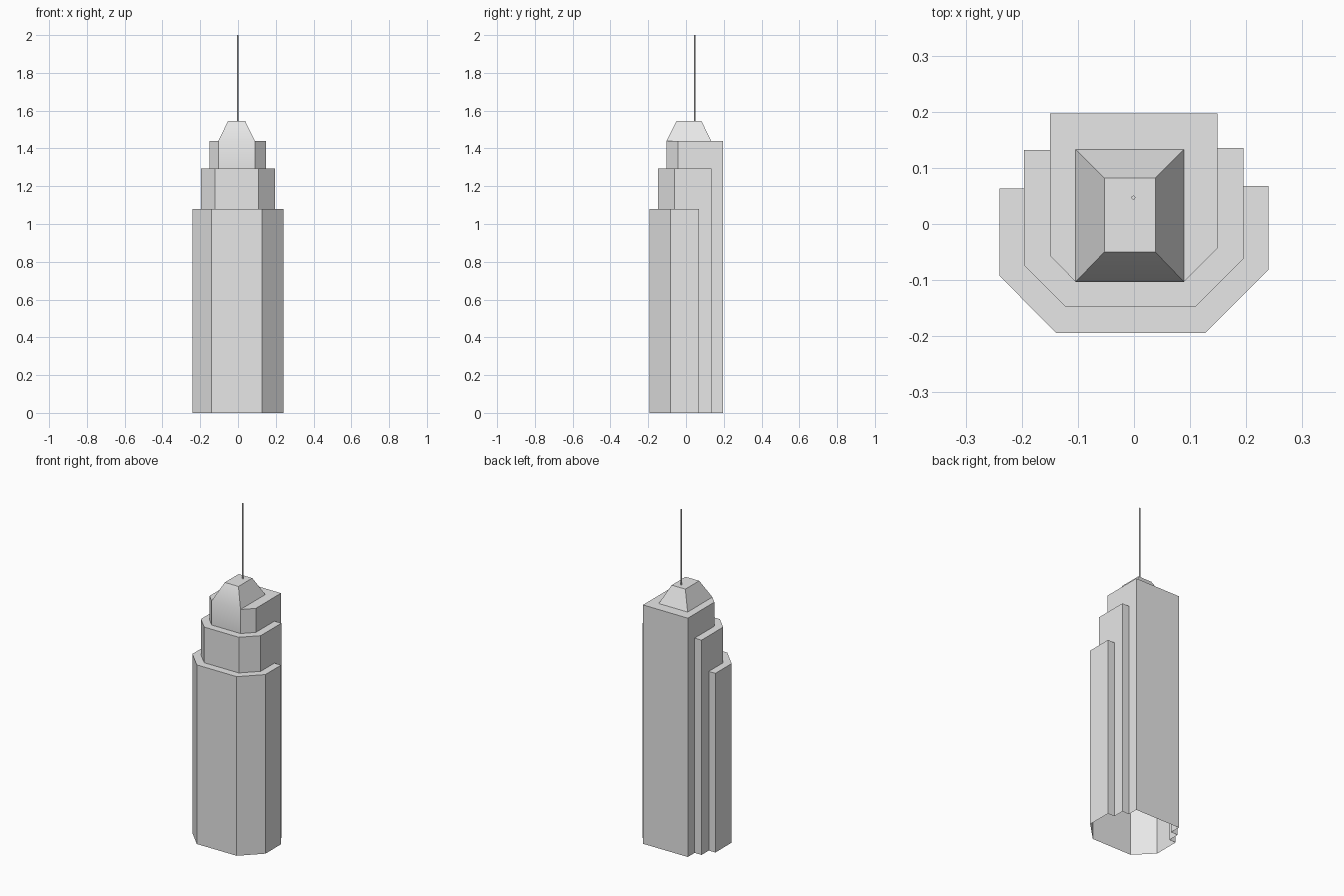
import bpy, bmesh, math

cube = bpy.data.objects.get("Cube")
if cube:
    bpy.data.objects.remove(cube, do_unlink=True)

grey = bpy.data.materials.new("light grey")
grey.use_nodes = True
grey.diffuse_color = (0.8, 0.8, 0.8, 1)
grey.node_tree.nodes["Principled BSDF"].inputs["Base Color"].default_value = (0.8, 0.8, 0.8, 1)

# Plan of each tier from back left corner, round the front, to back right corner
TIERS = [
    (1.08, [(-.24, .063), (-.24, -.092), (-.139, -.194), (.127, -.194), (.24, -.081), (.24, .068)]),
    (1.295, [(-.196, .132), (-.196, -.074), (-.122, -.148), (.109, -.148), (.195, -.062), (.195, .135)]),
    (1.44, [(-.15, .197), (-.15, -.056), (-.104, -.103), (.089, -.103), (.149, -.043), (.149, .197)]),
]
CROWN_TOP = 1.545

bm = bmesh.new()


def face(*points):
    bm.faces.new([bm.verts.new(p) for p in points])


def wall(a, b, low, high):
    face((*a, low), (*b, low), (*b, high), (*a, high))


def walls(path, low, high):
    for a, b in zip(path, path[1:]):
        wall(a, b, low, high)


def ledge(outer, inner, z):
    for i in range(len(outer) - 1):
        face((*outer[i], z), (*outer[i + 1], z), (*inner[i + 1], z), (*inner[i], z))


# Stepped walls, open underneath; the tier sides run to the ground behind the tier below
walls(TIERS[0][1], 0, TIERS[0][0])
for (z_low, outer), (z_high, plan) in zip(TIERS, TIERS[1:]):
    left = (plan[0][0], outer[0][1])
    right = (plan[-1][0], outer[-1][1])
    inner = [left] + plan[1:-1] + [right]
    walls(inner, z_low, z_high)
    ledge(outer, inner, z_low)
    wall(plan[0], left, 0, z_high)
    wall(right, plan[-1], 0, z_high)
    wall(left, outer[0], 0, z_low)
    wall(outer[-1], right, 0, z_low)

# Back wall
z_roof, plan = TIERS[-1]
wall(plan[-1], plan[0], 0, z_roof)

# Roof around the crown
base = [(-.104, .133), (-.104, -.103), (.089, -.103), (.089, .133)]
top = [(-.053, .082), (-.053, -.05), (.038, -.05), (.038, .082)]
ledge([plan[0], plan[1]], [base[0], base[1]], z_roof)
ledge([plan[4], plan[5]], [base[2], base[3]], z_roof)
ledge([plan[5], plan[0]], [base[3], base[0]], z_roof)

# Sloped crown with a flat top
for i in range(4):
    j = (i + 1) % 4
    face((*base[i], z_roof), (*base[j], z_roof), (*top[j], CROWN_TOP), (*top[i], CROWN_TOP))
face(*[(*p, CROWN_TOP) for p in top])

bmesh.ops.remove_doubles(bm, verts=bm.verts, dist=.002)
bmesh.ops.dissolve_degenerate(bm, edges=bm.edges, dist=.0005)
mesh = bpy.data.meshes.new("tower")
bm.to_mesh(mesh)
bm.free()
tower = bpy.data.objects.new("tower", mesh)
bpy.context.collection.objects.link(tower)
mesh.materials.append(grey)

# Antenna
bpy.ops.mesh.primitive_cylinder_add(vertices=12, radius=.0035, depth=2 - CROWN_TOP,
                                    location=(-.001, .047, (2 + CROWN_TOP) / 2))
antenna = bpy.context.object
antenna.name = "antenna"
antenna.data.materials.append(grey)

# Smooth only the shallow angles
for ob in (tower, antenna):
    bpy.ops.object.select_all(action='DESELECT')
    ob.select_set(True)
    bpy.context.view_layer.objects.active = ob
    bpy.ops.object.shade_smooth_by_angle(angle=math.radians(31))
